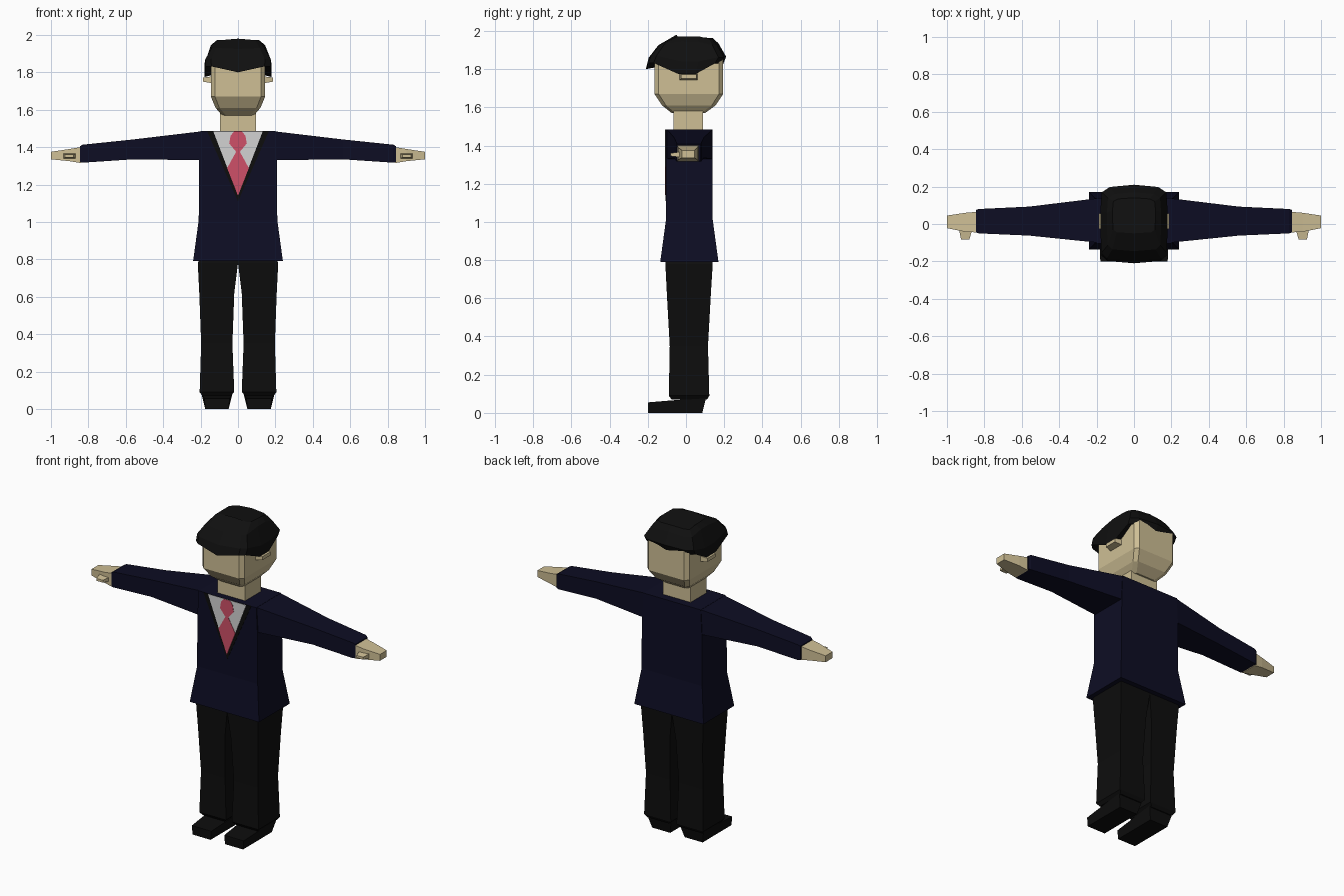
import bpy
import bmesh

default = bpy.data.objects.get("Cube")
if default:
    bpy.data.objects.remove(default)


def material(name, r, g, b):
    m = bpy.data.materials.new(name)
    m.use_nodes = True
    m.diffuse_color = (r, g, b, 1)
    m.node_tree.nodes["Principled BSDF"].inputs["Base Color"].default_value = (r, g, b, 1)
    return m


SKIN = material("skin", .62, .52, .3)
NAVY = material("navy_cloth", .004, .004, .017)
BLACK = material("black_cloth", .004, .004, .004)
HAIR = material("black_hair", .005, .005, .005)
WHITE = material("white_shirt", .65, .65, .65)
PINK = material("pink_tie", .62, .08, .14)


def loft(name, mat, rings, mirror=False):
    """Skin a list of equal-length rings and cap both ends."""
    bm = bmesh.new()
    loops = [[bm.verts.new(p) for p in ring] for ring in rings]
    for a, b in zip(loops, loops[1:]):
        n = len(a)
        for i in range(n):
            j = (i + 1) % n
            bm.faces.new((a[i], a[j], b[j], b[i]))
    bm.faces.new(loops[0])
    bm.faces.new(loops[-1])
    bmesh.ops.recalc_face_normals(bm, faces=bm.faces)
    mesh = bpy.data.meshes.new(name)
    bm.to_mesh(mesh)
    bm.free()
    mesh.materials.append(mat)
    obj = bpy.data.objects.new(name, mesh)
    bpy.context.collection.objects.link(obj)
    if mirror:
        obj.modifiers.new("Mirror", "MIRROR").use_mirror_merge = False
    return obj


def rect(a0, a1, b0, b1, c=0):
    """Rectangle outline, with chamfered corners when c is set."""
    if not c:
        return [(a0, b0), (a1, b0), (a1, b1), (a0, b1)]
    return [(a0 + c, b0), (a1 - c, b0), (a1, b0 + c), (a1, b1 - c),
            (a1 - c, b1), (a0 + c, b1), (a0, b1 - c), (a0, b0 + c)]


def level(z, *box):
    return [(x, y, z) for x, y in rect(*box)]


def station(x, *box):
    return [(x, y, z) for y, z in rect(*box)]


def plate(name, mat, half, front, back):
    """Thin symmetric plate from the right half of its outline (x, z)."""
    outline = half + [(-x, z) for x, z in reversed(half) if x > 0]
    loft(name, mat, [[(x, y, z) for x, z in outline] for y in (front, back)])


# Jacket body with flared hem
loft("jacket", NAVY, [
    level(.79, -.24, .24, -.135, .17),
    level(1.01, -.21, .21, -.105, .14),
    level(1.33, -.208, .208, -.105, .14),
    level(1.485, -.2, .2, -.105, .14)])

# Sleeves tapering to the cuffs
loft("sleeve", NAVY, [
    station(.19, -.1, .138, 1.33, 1.485),
    station(.56, -.062, .093, 1.335, 1.441),
    station(.83, -.05, .08, 1.317, 1.413),
    station(.845, -.045, .075, 1.32, 1.405)], True)

# Hands and thumbs
loft("hand", SKIN, [
    station(.84, -.045, .065, 1.315, 1.4),
    station(.9, -.042, .06, 1.325, 1.39),
    station(1, -.022, .045, 1.335, 1.375)], True)
loft("thumb", SKIN, [
    [(x, -.03, z) for x, z in rect(.865, .935, 1.338, 1.367)],
    [(x, -.082, z) for x, z in rect(.88, .925, 1.345, 1.36)]], True)

# Trouser legs meeting at the crotch
loft("trouser_leg", BLACK, [
    level(.07, .04, .19, -.075, .11),
    level(.09, .02, .205, -.09, .122),
    level(.35, .03, .197, -.085, .115),
    level(.62, .02, .207, -.1, .13),
    level(.78, 0, .215, -.108, .14),
    level(.82, 0, .2, -.1, .135)], True)

# Shoes with a low toe
loft("shoe", BLACK, [
    [(x, y, z) for x, z in rect(.05, .175, 0, top)]
    for y, top in ((-.2, .06), (-.08, .072))] and [
    [(.05, -.2, 0), (.175, -.2, 0), (.175, .085, 0), (.05, .085, 0)],
    [(.045, -.2, .055), (.18, -.2, .055), (.195, .105, .08), (.03, .105, .08)]], True)

# Lapels, shirt front and tie as layered plates
plate("lapels", BLACK, [(0, 1.11), (.165, 1.485)], -.107, -.1)
plate("shirt_front", WHITE, [(0, 1.14), (.132, 1.484)], -.109, -.102)
plate("tie", PINK, [(0, 1.14), (.058, 1.288), (.01, 1.375), (.047, 1.42),
                    (.04, 1.46), (.022, 1.483)], -.111, -.104)

# Neck, head and ears
loft("neck", SKIN, [level(z, -.095, .095, -.065, .09) for z in (1.47, 1.62)])
loft("head", SKIN, [
    level(1.57, -.085, .085, -.075, .1, .02),
    level(1.61, -.12, .12, -.125, .155, .02),
    level(1.67, -.145, .145, -.165, .195, .022),
    level(1.86, -.145, .145, -.165, .195, .022)])
loft("ear", SKIN, [
    station(.14, -.035, .062, 1.742, 1.778),
    station(.187, -.025, .055, 1.75, 1.772)], True)

# Hair cap: one plan outline scaled per ring, dipping at the fringe and ears
PLAN = [(0, 0), (.8, .03), (.97, .1), (1, .42), (1, .65), (.96, .9), (.72, .97), (0, 1)]


def hair_ring(width, front, back, z_front, z_corner, z_ear, z_rear, z_back):
    heights = [z_front, z_corner, z_corner, z_ear, z_ear, z_rear, z_rear, z_back]
    half = [(x * width, front + t * (back - front), z) for (x, t), z in zip(PLAN, heights)]
    return half + [(-x, y, z) for x, y, z in half[-2:0:-1]]


loft("hair", HAIR, [
    hair_ring(.14, -.155, .185, 1.81, 1.84, 1.785, 1.84, 1.83),
    hair_ring(.178, -.21, .192, 1.8, 1.832, 1.775, 1.83, 1.82),
    hair_ring(.18, -.195, .21, 1.86, 1.87, 1.84, 1.862, 1.865),
    hair_ring(.145, -.145, .17, 1.925, 1.93, 1.945, 1.925, 1.935),
    hair_ring(.115, -.05, .14, 1.98, 1.972, 1.97, 1.958, 1.962)])
